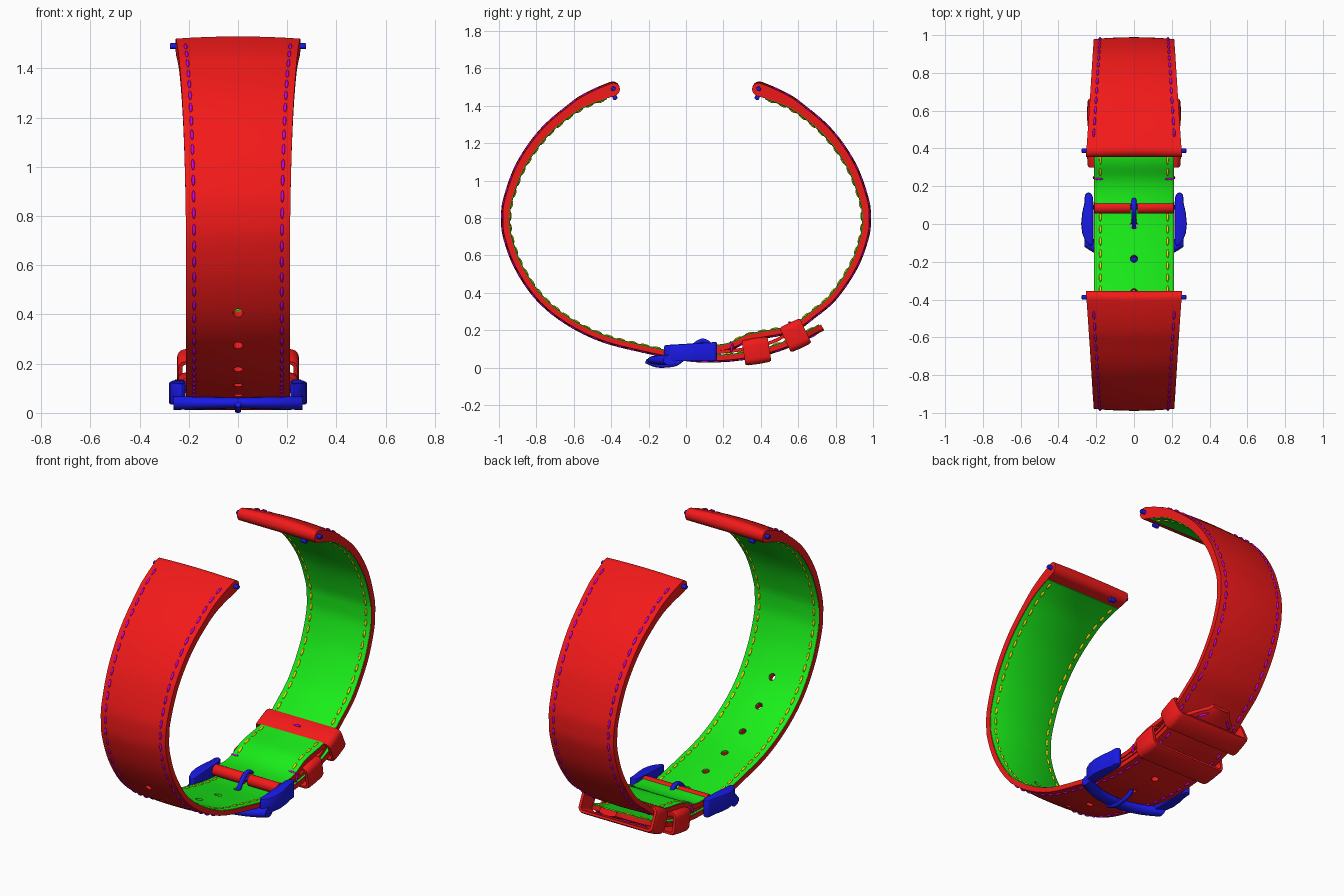
import bpy, bmesh, math
from mathutils import Vector, Matrix

if "Cube" in bpy.data.objects:
    bpy.data.objects.remove(bpy.data.objects["Cube"])


def mat(name, c):
    m = bpy.data.materials.new(name)
    m.diffuse_color = (*c, 1)
    m.use_nodes = True
    m.node_tree.nodes["Principled BSDF"].inputs["Base Color"].default_value = m.diffuse_color
    return m


RED = mat("leather", (0.9, 0.01, 0.01))
GREEN = mat("lining", (0.01, 0.85, 0.01))
BLUE = mat("metal", (0.01, 0.01, 0.8))
PURPLE = mat("outer_thread", (0.65, 0.0, 0.75))
YELLOW = mat("inner_thread", (0.9, 0.75, 0.0))


def finish(name, bm, material, bevel=0, angle=35):
    bmesh.ops.recalc_face_normals(bm, faces=bm.faces)
    if bevel:
        es = [e for e in bm.edges if e.calc_face_angle(0) > 0.6]
        bmesh.ops.bevel(bm, geom=es, offset=bevel, segments=2, profile=0.5, affect='EDGES')
    me = bpy.data.meshes.new(name)
    bm.to_mesh(me)
    bm.free()
    me.materials.append(material)
    me.shade_smooth()
    me.set_sharp_from_angle(angle=math.radians(angle))
    ob = bpy.data.objects.new(name, me)
    bpy.context.collection.objects.link(ob)
    return ob


def loft(bm, rings, closed=False):
    """Skin closed rings of points; cap the ends unless the loft is cyclic."""
    vs = [[bm.verts.new(p) for p in r] for r in rings]
    n = len(vs[0])
    for a, b in zip(vs, vs[1:] + (vs[:1] if closed else [])):
        for i in range(n):
            bm.faces.new((a[i], a[(i + 1) % n], b[(i + 1) % n], b[i]))
    if not closed:
        bm.faces.new(vs[0])
        bm.faces.new(vs[-1])


class Path:
    """Smooth side-view path (y, z), measured by arc length."""
    def __init__(self, pts, side):
        p = [Vector(q) for q in pts]
        p = [2 * p[0] - p[1]] + p + [2 * p[-1] - p[-2]]
        self.q, self.side = [], side
        for a, b, c, d in zip(p, p[1:], p[2:], p[3:]):
            for k in range(20):
                t = k / 20
                self.q.append(0.5 * (2 * b + (c - a) * t + (2 * a - 5 * b + 4 * c - d) * t * t
                                     + (3 * b - a - 3 * c + d) * t ** 3))
        self.q.append(p[-2])
        self.s = [0]
        for a, b in zip(self.q, self.q[1:]):
            self.s.append(self.s[-1] + (b - a).length)
        self.len = self.s[-1]

    def pos(self, s):
        i = next((k for k in range(1, len(self.s) - 1) if self.s[k] >= s), len(self.s) - 1)
        f = (s - self.s[i - 1]) / (self.s[i] - self.s[i - 1])
        return self.q[i - 1].lerp(self.q[i], f)

    def normal(self, s):
        t = (self.pos(min(s + .01, self.len)) - self.pos(max(s - .01, 0))).normalized()
        return Vector((t.y, -t.x)) * self.side

    def at(self, s, x, off):
        p = self.pos(s) + self.normal(s) * off
        return Vector((x, p.x, p.y))


arc = [(.355, 1.5), (.4, 1.487), (.5, 1.45), (.6, 1.395), (.76, 1.26), (.885, 1.085),
       (.955, .9), (.967, .8), (.958, .7), (.9, .54), (.79, .375)]
long_path = Path([(-y, z) for y, z in arc] + [(-.64, .25), (-.45, .155), (-.22, .095), (0, .052),
                 (.15, .045), (.3, .057), (.45, .09), (.6, .145), (.73, .215)], 1)
short_path = Path(arc + [(.68, .28), (.58, .208), (.48, .183), (.4, .17), (.33, .155),
                         (.25, .115), (.18, .1), (.1, .1)], -1)


def half_width(path, s):
    w = .211 + .043 * max(0, 1 - s / 1.2) ** 2
    if path is long_path:
        w *= max(.1, min(1, (path.len - s) / .17)) ** .6
    return w


def thick(s):
    return .036 + .022 * max(0, 1 - s / 1.5) + .026 * max(0, 1 - s / .3)


def outer(s, u):
    return thick(s) / 2 - .01 * u * u


U = [i / 5 - 1 for i in range(11)]


def strap(name, path):
    # leather body with rounded lug end
    r = .042
    stations = [r * (1 - math.cos(k * math.pi / 16)) + .0005 for k in range(9)]
    stations += [r + (path.len - r) * k / 110 for k in range(1, 111)]
    bm = bmesh.new()
    rings = []
    for s in stations:
        w, c = half_width(path, s), math.sqrt(max(.01, 1 - max(0, 1 - s / r) ** 2))
        rings.append([path.at(s, u * w, outer(s, u) * c) for u in U]
                     + [path.at(s, u * w, -thick(s) / 2 * c) for u in reversed(U)])
    loft(bm, rings)
    body = finish(name, bm, RED)
    # inner lining
    bm = bmesh.new()
    rings = []
    for k in range(101):
        s = .085 + (path.len - .09) * k / 100 * .998
        w = half_width(path, s) - .003
        rings.append([path.at(s, x, -thick(s) / 2 + o) for x, o in
                      ((-w, .006), (w, .006), (w, -.003), (w - .006, -.006), (-w + .006, -.006), (-w, -.003))])
    loft(bm, rings)
    return body, finish(name + "_lining", bm, GREEN)


def stitch(bm, a, b, r=.007):
    d = b - a
    m = Matrix.Translation((a + b) / 2) @ d.to_track_quat('Z', 'Y').to_matrix().to_4x4()
    bmesh.ops.create_uvsphere(bm, u_segments=8, v_segments=6, radius=1,
                              matrix=m @ Matrix.Diagonal((r, r, d.length / 2, 1)))


def seams(name, path, end):
    for label, material, out in (("outer", PURPLE, 1), ("inner", YELLOW, 0)):
        bm = bmesh.new()
        s = .1
        while s < end:
            for sx in (-1, 1):
                ends = []
                for q in (s, s + .047):
                    w = half_width(path, q)
                    x = w - .033
                    off = outer(q, x / w) + .001 if out else -thick(q) / 2 - .006
                    ends.append(path.at(q, sx * x, off))
                stitch(bm, *ends)
            s += .066
        finish(f"{name}_{label}_stitches", bm, material, angle=180)


long_parts = strap("long_strap", long_path)
strap("short_strap", short_path)
seams("long_strap", long_path, long_path.len - .08)
seams("short_strap", short_path, short_path.len - .15)

# adjustment holes cut through the long strap
s0 = next(s for s, q in zip(long_path.s, long_path.q) if q.x > -.015)
bm = bmesh.new()
for k in range(-5, 2):
    s = s0 + k * .183
    n = long_path.normal(s)
    rot = Vector((0, n.x, n.y)).to_track_quat('Z', 'Y').to_matrix().to_4x4()
    bmesh.ops.create_cone(bm, cap_ends=True, segments=20, radius1=.02, radius2=.02, depth=.16,
                          matrix=Matrix.Translation(long_path.at(s, 0, 0)) @ rot)
cutter = finish("hole_cutter", bm, RED)
for ob in long_parts:
    mod = ob.modifiers.new("holes", 'BOOLEAN')
    mod.object, mod.operation, mod.solver = cutter, 'DIFFERENCE', 'EXACT'
for ob in long_parts:
    me = bpy.data.meshes.new_from_object(ob.evaluated_get(bpy.context.evaluated_depsgraph_get()))
    ob.modifiers.clear()
    ob.data = me
    me.set_sharp_from_angle(angle=math.radians(35))
bpy.data.objects.remove(cutter)


def rod(name, x0, x1, y, z, r, material, bevel=0):
    bm = bmesh.new()
    loft(bm, [[(x, y + r * math.cos(a * math.pi / 12), z + r * math.sin(a * math.pi / 12))
               for a in range(24)] for x in (x0, x1)])
    return finish(name, bm, material, bevel)


# spring bars and release knobs at both lugs
for tag, sy in (("front", -1), ("back", 1)):
    rod(tag + "_spring_bar", -.277, .277, sy * .388, 1.49, .012, BLUE, .003)
    rod(tag + "_release_knob", sy * .15, sy * .185, sy * .38, 1.443, .013, BLUE, .004)

# strap fold round the buckle pin, with a gap for the tongue
for tag, sx in (("left", -1), ("right", 1)):
    rod(tag + "_pin_fold", sx * .018, sx * .211, .088, .1, .032, RED, .004)
rod("buckle_pin", -.25, .25, .088, .1, .012, BLUE)

# folded-back tail under the short strap
tail = Path([(.1, .084), (.2, .085), (.3, .097), (.4, .117), (.48, .145), (.54, .178)], 1)
bm = bmesh.new()
loft(bm, [[tail.at(tail.len * k / 20, x, o) for x, o in
           ((-.205, -.009), (.205, -.009), (.205, .009), (-.205, .009))] for k in range(21)])
finish("fold_tail", bm, RED)
bm = bmesh.new()
for sx in (-1, 1):
    stitch(bm, Vector((sx * .16, .24, .133)), Vector((sx * .213, .24, .133)), .008)
    stitch(bm, Vector((sx * .212, .24, .08)), Vector((sx * .212, .25, .13)), .007)
finish("fold_stitches", bm, PURPLE, angle=180)


def rounded(hx, hz, r):
    pts = []
    for k, (sx, sz) in enumerate(((1, 1), (-1, 1), (-1, -1), (1, -1))):
        for j in range(6):
            a = (k + j / 5) * math.pi / 2
            pts.append((sx * (hx - r) + r * math.cos(a), sz * (hz - r) + r * math.sin(a)))
    return pts


def keeper(name, y, z, height, depth, tilt):
    m = Matrix.Translation((0, y, z)) @ Matrix.Rotation(math.radians(tilt), 4, 'X')
    prof = ((.226, 0, -1), (.242, .013, -1), (.247, .018, -.8), (.248, .02, 0),
            (.247, .018, .8), (.242, .013, 1), (.226, 0, 1))
    bm = bmesh.new()
    loft(bm, [[m @ Vector((px, v * depth / 2, pz)) for px, pz in
               rounded(hx, height / 2 - .02 + g, .016 + g)] for hx, g, v in prof], True)
    finish(name, bm, RED, angle=45)
    return m


keeper("fixed_keeper", .377, .088, .14, .14, 9)
m = keeper("sliding_keeper", .585, .172, .15, .12, 25)
bm = bmesh.new()
stitch(bm, m @ Vector((-.025, 0, .075)), m @ Vector((.025, 0, .075)))
finish("keeper_stitch", bm, PURPLE, angle=180)

# buckle side arms
arm = [(.214, .09), (.217, .14), (.226, .162), (.245, .168), (.26, .155), (.263, .11), (.274, .06),
       (.28, 0), (.274, -.05), (.258, -.09), (.228, -.12), (.214, -.1)]
for tag, sx in (("left", -1), ("right", 1)):
    bm = bmesh.new()
    loft(bm, [[(sx * x, y, b + k * y) for x, y in arm] for b, k in ((.034, 0), (.127, .06))])
    finish(tag + "_buckle_arm", bm, BLUE, .008)

# curved buckle bar under the strap
bm = bmesh.new()
rings = []
for k in range(25):
    x = -.262 + .524 * k / 24
    u = abs(x) / .262
    yc, h = -.17 + .085 * u ** 2.2, .022 + .006 * u
    rings.append([(x, yc + .036 * math.cos(a * math.pi / 8), .04 + h * math.sin(a * math.pi / 8))
                  for a in range(16)])
loft(bm, rings)
finish("buckle_bar", bm, BLUE)

# tongue through the hole, resting on the bar
tp = Path([(.135, .1), (.12, .13), (.085, .143), (.045, .12), (.015, .085), (-.015, .05), (-.05, .022),
           (-.1, .012), (-.16, .013), (-.215, .035)], 1)
bm = bmesh.new()
loft(bm, [[tp.at(tp.len * k / 40, .013 * math.cos(a * math.pi / 6), .012 * math.sin(a * math.pi / 6))
           for a in range(12)] for k in range(41)])
finish("buckle_tongue", bm, BLUE, angle=50)
